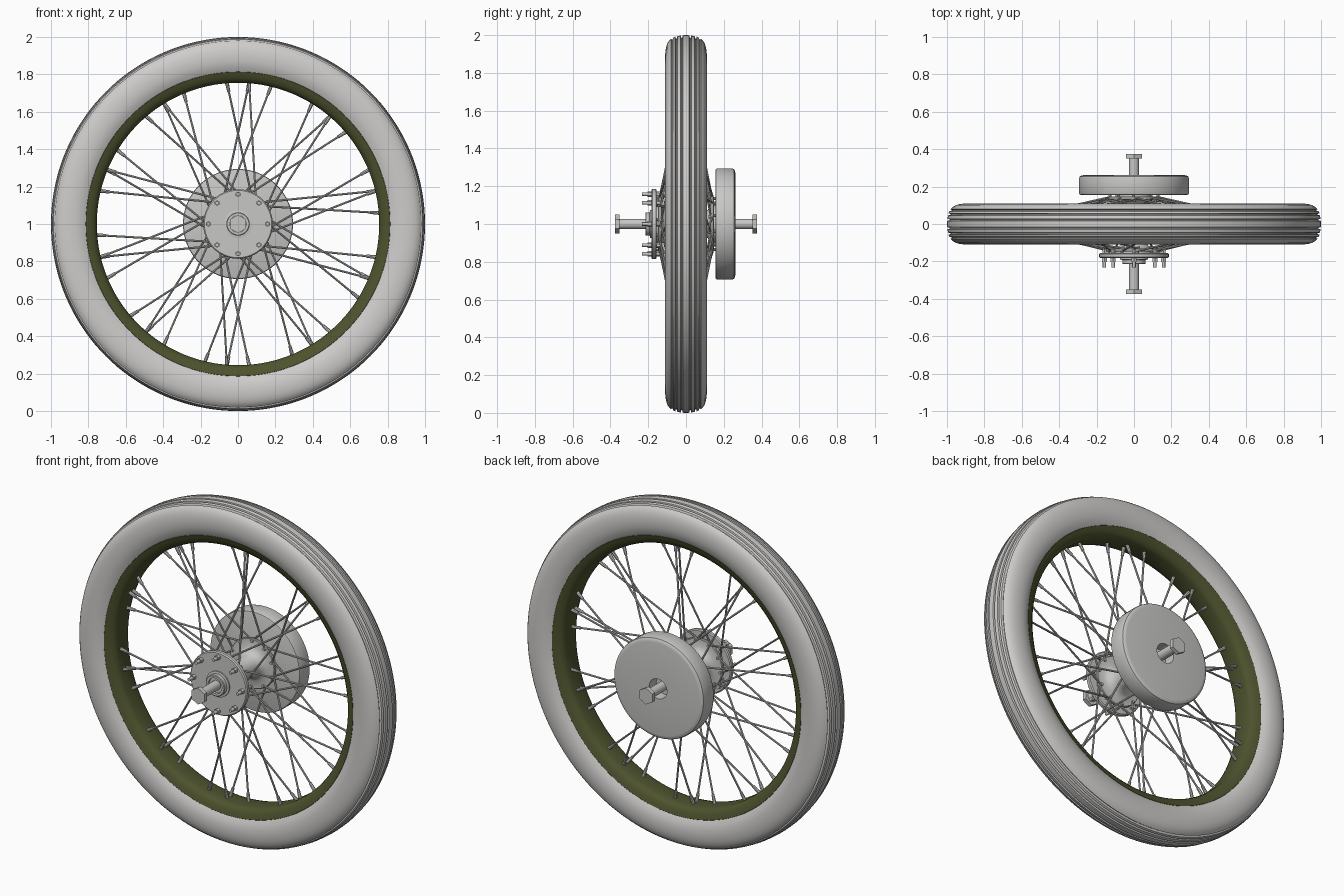
import bpy, bmesh, math
from mathutils import Vector

if "Cube" in bpy.data.objects:
    bpy.data.objects.remove(bpy.data.objects["Cube"])

CENTRE = Vector((0, 0, 1))


def material(name, rgb):
    m = bpy.data.materials.new(name)
    m.diffuse_color = (*rgb, 1)
    m.use_nodes = True
    m.node_tree.nodes["Principled BSDF"].inputs["Base Color"].default_value = m.diffuse_color
    return m


rubber = material("light grey rubber", (0.62, 0.61, 0.60))
metal = material("grey metal", (0.57, 0.57, 0.56))
olive = material("olive paint", (0.075, 0.085, 0.027))


def finish(bm, name, mat, angle=35):
    bmesh.ops.recalc_face_normals(bm, faces=bm.faces[:])
    me = bpy.data.meshes.new(name)
    bm.to_mesh(me)
    bm.free()
    ob = bpy.data.objects.new(name, me)
    bpy.context.collection.objects.link(ob)
    me.materials.append(mat)
    bpy.ops.object.select_all(action='DESELECT')
    ob.select_set(True)
    bpy.context.view_layer.objects.active = ob
    bpy.ops.object.shade_smooth_by_angle(angle=math.radians(angle))
    return ob


def lathe(name, profile, mat, segs=64, angle=35):
    """Spin a closed (y, radius) profile around the axle line."""
    bm = bmesh.new()
    rings = []
    for k in range(segs):
        a = math.tau * k / segs
        rings.append([bm.verts.new((r * math.cos(a), y, 1 + r * math.sin(a))) for y, r in profile])
    n = len(profile)
    for k in range(segs):
        p, q = rings[k], rings[(k + 1) % segs]
        for i in range(n):
            j = (i + 1) % n
            bm.faces.new((p[i], p[j], q[j], q[i]))
    bmesh.ops.remove_doubles(bm, verts=bm.verts[:], dist=1e-5)
    return finish(bm, name, mat, angle)


def rod(bm, a, b, radius, sides=8, radius2=None):
    """Add a capped cylinder or cone from a to b."""
    d = b - a
    rot = d.to_track_quat('Z', 'Y').to_matrix().to_4x4()
    rot.translation = (a + b) / 2
    bmesh.ops.create_cone(bm, cap_ends=True, segments=sides, radius1=radius,
                          radius2=radius if radius2 is None else radius2,
                          depth=d.length, matrix=rot)


def polar(r, deg, y):
    a = math.radians(deg)
    return CENTRE + Vector((r * math.cos(a), y, r * math.sin(a)))


def mirrored(half):
    """Complete a half profile that runs from the middle out to +y."""
    return [(-y, r) for y, r in reversed(half) if y > 0] + half


# tyre with grooved tread
tread = [(0, 1.0), (0.017, 0.999), (0.020, 0.986), (0.025, 0.986), (0.028, 0.998),
         (0.046, 0.994), (0.049, 0.982), (0.054, 0.982), (0.057, 0.992),
         (0.068, 0.987), (0.071, 0.976), (0.076, 0.976), (0.079, 0.981),
         (0.091, 0.970), (0.101, 0.952), (0.107, 0.929), (0.110, 0.90),
         (0.108, 0.868), (0.101, 0.838), (0.088, 0.814), (0.075, 0.82)]
lathe("tyre", mirrored(tread), rubber, 144)

# drop-centre rim
rim = [(0, 0.755), (0.042, 0.755), (0.062, 0.762), (0.076, 0.778), (0.084, 0.798),
       (0.089, 0.813), (0.084, 0.820), (0.060, 0.825)]
lathe("rim", mirrored(rim), olive, 144)

# crossed spokes, ten pairs to each side of the hub
spokes, nipples = bmesh.new(), bmesh.new()
for i in range(10):
    for side, first in ((-1, 4.5), (1, 13.5)):
        for lean, offset in ((1, 0), (-1, 9)):
            deg = first + 36 * i + offset
            hub_end = polar(0.135, deg + 42 * lean, side * (0.138 + 0.006 * lean))
            rim_end = polar(0.757, deg, side * 0.015)
            out = (rim_end - hub_end).normalized()
            rod(spokes, hub_end, rim_end, 0.0055)
            rod(nipples, rim_end - out * 0.05, rim_end, 0.0085, 8, 0.0105)
            # bent spoke head resting on the flange
            rod(spokes, hub_end - Vector((0, 0.012, 0)), hub_end + Vector((0, 0.012, 0)), 0.008)
finish(spokes, "spokes", metal)
finish(nipples, "spoke_nipples", metal)

# hub barrel with a spoke flange at each end
barrel = [(0, 0.058), (0.085, 0.06), (0.115, 0.075), (0.130, 0.10), (0.130, 0.143),
          (0.133, 0.147), (0.144, 0.147), (0.147, 0.143), (0.147, 0.10), (0.165, 0.10),
          (0.165, 0.02)]
lathe("hub_barrel", mirrored(barrel), metal)

# front cover plate and bearing boss
lathe("front_plate", [(-0.155, 0.0), (-0.155, 0.180), (-0.160, 0.186), (-0.177, 0.186),
                      (-0.183, 0.180), (-0.183, 0.0)], metal)
lathe("bearing_boss", [(-0.178, 0.03), (-0.178, 0.075), (-0.190, 0.075), (-0.192, 0.062),
                       (-0.212, 0.062), (-0.215, 0.058), (-0.215, 0.045),
                       (-0.200, 0.045), (-0.200, 0.02)], metal)

# ring of eight studs on the front plate
studs = bmesh.new()
for i in range(8):
    def at(y):
        return polar(0.158, 45 * i, y)
    rod(studs, at(-0.18), at(-0.203), 0.015, 6)
    rod(studs, at(-0.20), at(-0.232), 0.0095, 12)
    rod(studs, at(-0.135), at(-0.157), 0.013, 6)
finish(studs, "plate_studs", metal)

# brake drum with a recessed centre hole at the back
lathe("brake_drum", [(0.155, 0.0), (0.155, 0.284), (0.158, 0.291), (0.165, 0.294),
                     (0.243, 0.294), (0.253, 0.291), (0.259, 0.282), (0.261, 0.27),
                     (0.261, 0.058), (0.195, 0.058), (0.195, 0.0)], metal, 80)

# axle and hexagonal end nuts
axle = bmesh.new()
rod(axle, CENTRE - Vector((0, 0.36, 0)), CENTRE + Vector((0, 0.36, 0)), 0.027, 32)
finish(axle, "axle", metal)
nuts = bmesh.new()
for s in (-1, 1):
    ring = [bmesh.ops.create_cone(nuts, cap_ends=True, segments=6, radius1=0.049,
                                  radius2=0.049, depth=0.024)["verts"]]
    for v in ring[0]:
        # turn the nut onto the axle line with a point upward
        x, y, z = v.co
        v.co = (x, s * 0.363 + z, 1 + y)
finish(nuts, "axle_nuts", metal)
